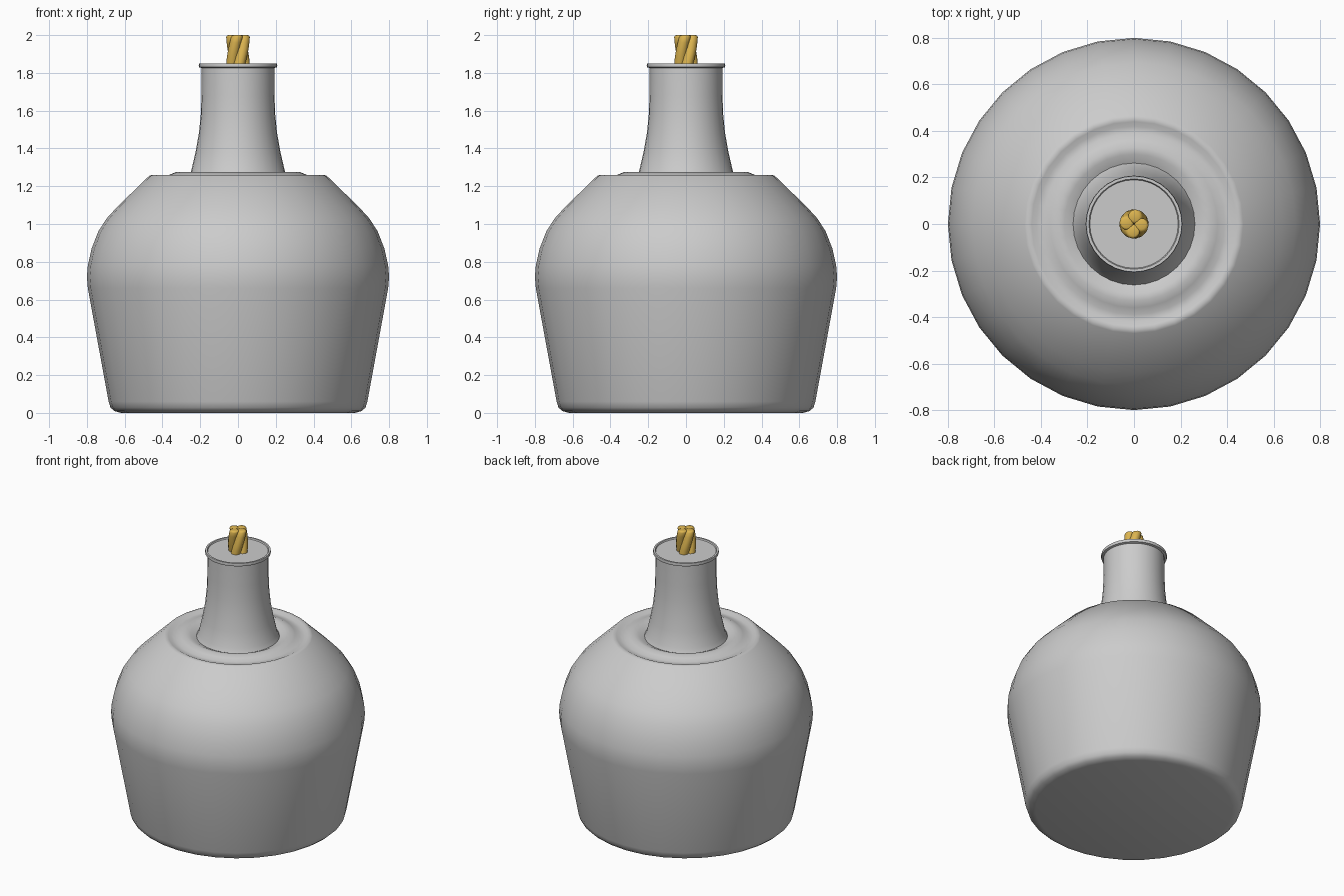
import bpy, bmesh
from math import sin, cos, pi, radians

if "Cube" in bpy.data.objects:
    bpy.data.objects.remove(bpy.data.objects["Cube"])


def skin(name, rings, color=None, angle=35):
    """Bridge successive rings of points and cap both ends."""
    bm = bmesh.new()
    loops = [[bm.verts.new(p) for p in ring] for ring in rings]
    n = len(loops[0])
    for a, b in zip(loops, loops[1:]):
        for i in range(n):
            j = (i + 1) % n
            bm.faces.new((a[i], a[j], b[j], b[i]))
    bm.faces.new(loops[0][::-1])
    bm.faces.new(loops[-1])
    bmesh.ops.recalc_face_normals(bm, faces=bm.faces)
    me = bpy.data.meshes.new(name)
    bm.to_mesh(me)
    bm.free()
    ob = bpy.data.objects.new(name, me)
    bpy.context.collection.objects.link(ob)
    if color:
        mat = bpy.data.materials.get("wick_gold") or bpy.data.materials.new("wick_gold")
        mat.diffuse_color = color
        mat.use_nodes = True
        mat.node_tree.nodes["Principled BSDF"].inputs["Base Color"].default_value = mat.diffuse_color
        me.materials.append(mat)
    bpy.ops.object.select_all(action='DESELECT')
    ob.select_set(True)
    bpy.context.view_layer.objects.active = ob
    bpy.ops.object.shade_smooth_by_angle(angle=radians(angle))
    return ob


def circle(r, z, n=32, cx=0, cy=0):
    return [(cx + r * cos(2 * pi * i / n), cy + r * sin(2 * pi * i / n), z)
            for i in range(n)]


# Bottle: tapered body, rounded shoulder, shallow groove, flared neck and lip
profile = [(0.62, 0.005), (0.655, 0.01), (0.675, 0.028), (0.685, 0.06),
           (0.795, 0.66), (0.80, 0.72), (0.795, 0.78), (0.775, 0.87),
           (0.74, 0.96), (0.695, 1.03), (0.64, 1.09), (0.47, 1.255),
           (0.455, 1.26), (0.44, 1.258), (0.42, 1.248), (0.39, 1.25),
           (0.36, 1.262), (0.33, 1.274), (0.30, 1.27), (0.262, 1.252),
           (0.248, 1.28), (0.225, 1.38), (0.207, 1.48), (0.197, 1.58),
           (0.193, 1.68), (0.192, 1.826), (0.206, 1.83), (0.208, 1.838),
           (0.206, 1.85), (0.194, 1.85), (0.19, 1.842)]
profile[0] = (0.62, 0.0)
skin("bottle", [circle(r, z) for r, z in profile])

# Wick: four strands twisted together, with softly rounded tops
heights = [1.84, 1.87, 1.90, 1.93, 1.96, 1.99, 1.997, 2.0]
for k in range(4):
    rings = []
    for z in heights:
        a = k * pi / 2 + radians(10) + radians(75) * (z - 1.84) / 0.16
        r = {1.997: 0.027, 2.0: 0.02}.get(z, 0.031)
        rings.append(circle(r, z, 12, 0.032 * cos(a), 0.032 * sin(a)))
    skin(f"wick_strand_{k + 1}", rings, (0.72, 0.46, 0.08, 1), 50)
